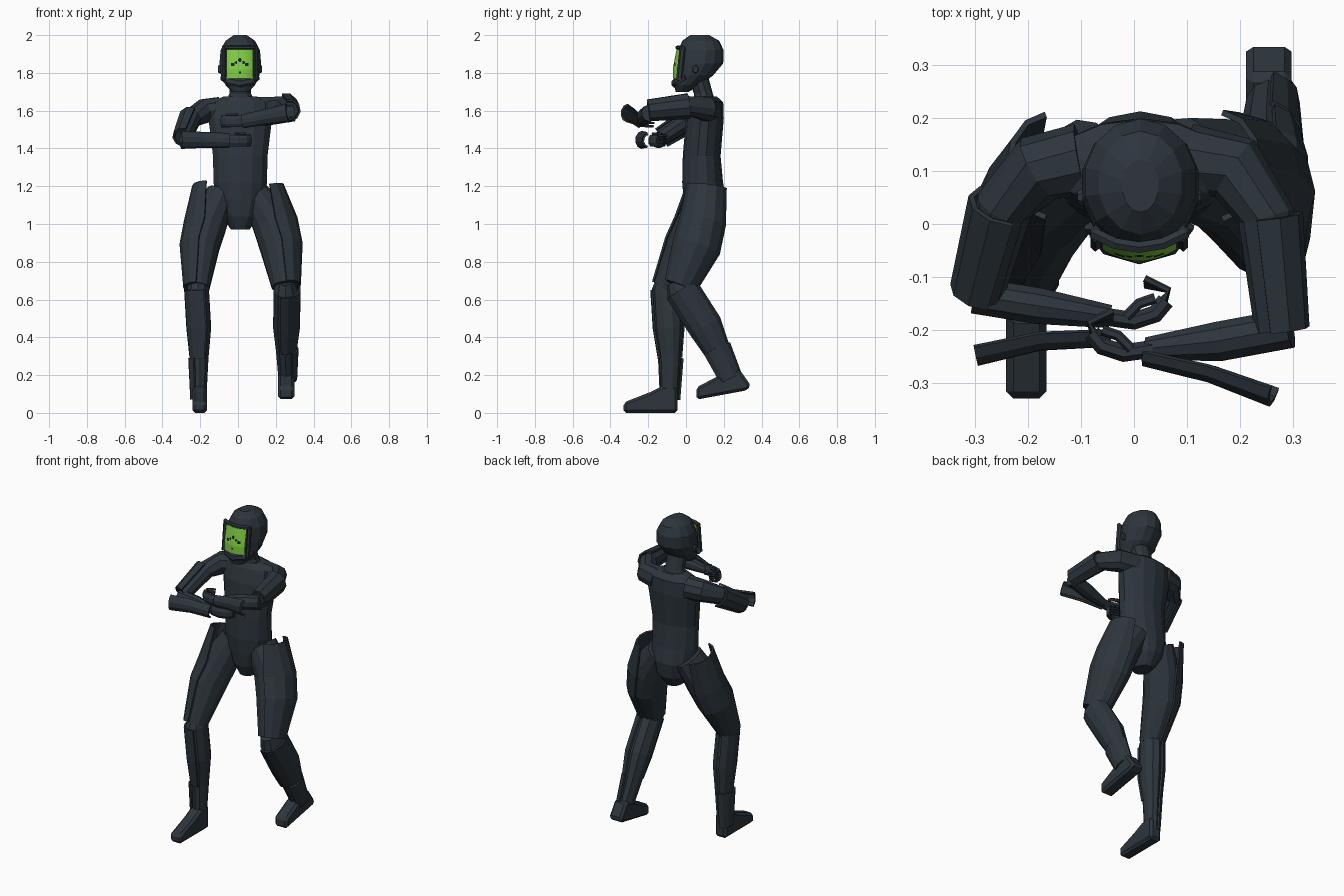
import bpy, bmesh, math
from mathutils import Vector

if "Cube" in bpy.data.objects:
    bpy.data.objects.remove(bpy.data.objects["Cube"])


def material(name, rgb):
    m = bpy.data.materials.new(name)
    m.diffuse_color = (*rgb, 1)
    m.use_nodes = True
    m.node_tree.nodes["Principled BSDF"].inputs["Base Color"].default_value = m.diffuse_color
    return m


SLATE = material("dark slate", (0.026, 0.036, 0.046))
GREEN = material("visor green", (0.22, 0.62, 0.055))
BLACK = material("mark black", (0.008, 0.012, 0.008))


def finish(bm, name, mats=(SLATE,)):
    bmesh.ops.recalc_face_normals(bm, faces=bm.faces[:])
    me = bpy.data.meshes.new(name)
    bm.to_mesh(me)
    bm.free()
    ob = bpy.data.objects.new(name, me)
    bpy.context.collection.objects.link(ob)
    for m in mats:
        me.materials.append(m)
    return ob


def tube(name, path, side=(1, 0, 0), n=10, arc=None, flat=False, ratio=1.0, scale=1.0):
    """Loft elliptical rings along path of (x, y, z, r[, r2]); arc makes an open plate."""
    bm = bmesh.new()
    pts = [Vector(p[:3]) for p in path]
    if arc:
        angs = [math.radians(arc * (2 * k / n - 1)) for k in range(n + 1)]
    else:
        angs = [math.tau * (k + 0.5) / n for k in range(n)]
    rings = []
    for i, p in enumerate(path):
        t = (pts[min(i + 1, len(pts) - 1)] - pts[max(i - 1, 0)]).normalized()
        if flat:
            t = Vector((0, 0, 1))
        u = Vector(side)
        u = (u - t * u.dot(t)).normalized()
        v = t.cross(u)
        ra = p[3] * scale
        rb = p[4] * scale if len(p) > 4 else ra * ratio
        rings.append([bm.verts.new(pts[i] + u * ra * math.cos(a) + v * rb * math.sin(a)) for a in angs])
    m = len(angs)
    for a, b in zip(rings, rings[1:]):
        for k in range(m - 1 if arc else m):
            j = (k + 1) % m
            bm.faces.new((a[k], a[j], b[j], b[k]))
    if not arc:
        bm.faces.new(rings[0])
        bm.faces.new(rings[-1])
    ob = finish(bm, name)
    if arc:
        s = ob.modifiers.new("thickness", "SOLIDIFY")
        s.thickness = 0.011
        s.offset = 0
    return ob


def stack(name, rows, n=14):
    """Level rings from rows of (z, y centre, half width, half depth)."""
    tube(name, [(0.012, y, z, w, d) for z, y, w, d in rows], n=n, flat=True)


# Torso, neck and helmet
stack("torso", [(0.97, 0.09, 0.05, 0.06), (1.04, 0.1, 0.1, 0.1), (1.13, 0.1, 0.135, 0.113),
                (1.22, 0.088, 0.145, 0.108), (1.36, 0.083, 0.148, 0.1), (1.56, 0.1, 0.173, 0.1),
                (1.645, 0.112, 0.165, 0.085), (1.675, 0.105, 0.09, 0.058)])
stack("neck", [(1.63, 0.1, 0.09, 0.062), (1.69, 0.092, 0.06, 0.05), (1.79, 0.06, 0.06, 0.055)], 10)
stack("helmet", [(1.7, -0.02, 0.045, 0.035), (1.735, 0.005, 0.08, 0.068), (1.785, 0.042, 0.104, 0.1),
                 (1.85, 0.073, 0.113, 0.124), (1.92, 0.08, 0.107, 0.119),
                 (1.97, 0.078, 0.08, 0.098), (2.0, 0.072, 0.035, 0.05)])

# Chin guard, brow, visor rims and ear covers
tube("chin_guard", [(0.01 + 0.09 * math.sin(a), 0.01 - 0.075 * math.cos(a), 1.79 - 0.045 * math.cos(a), 0.013)
                    for a in (-1.4, -0.7, 0, 0.7, 1.4)], (0, -1, 0), n=6, ratio=1.8)
tube("brow", [(0.01 + x, 3.5 * x * x - 0.044, 1.934, 0.012) for x in (-0.09, -0.045, 0, 0.045, 0.09)],
     (0, -1, 0), n=6)
for s in (-1, 1):
    tube("visor_rim", [(0.01 + s * 0.083, -0.036, 1.76, 0.011), (0.01 + s * 0.083, -0.018, 1.935, 0.011)],
         n=6, ratio=1.5)
    tube("ear_cover", [(0.01 + s * 0.095, 0.05, 1.82, 0.022), (0.01 + s * 0.117, 0.05, 1.82, 0.014)],
         (0, 1, 0), n=8, ratio=1.35)

# Green visor: curved sheet with dark marks picked by distance
bm = bmesh.new()
N = 30
grid = []
for j in range(N + 1):
    z = 1.77 + 0.155 * j / N
    xs = [0.14 * i / N - 0.07 for i in range(N + 1)]
    grid.append([bm.verts.new((0.01 + x, 4.5 * x * x - 0.07 + max(0, z - 1.82) * 0.19, z)) for x in xs])
marks = [(0.036, 1.845, 0.01), (0.02, 1.855, 0.007), (0, 1.868, 0.01), (0, 1.80, 0.007)]
for j in range(N):
    for i in range(N):
        f = bm.faces.new((grid[j][i], grid[j][i + 1], grid[j + 1][i + 1], grid[j + 1][i]))
        c = f.calc_center_median()
        f.material_index = int(any(math.hypot(abs(c.x - 0.01) - a, c.z - b) < r for a, b, r in marks))
visor = finish(bm, "visor", (GREEN, BLACK))
visor.modifiers.new("thickness", "SOLIDIFY").thickness = 0.006


def leg(name, s, thigh, shin):
    """Thigh and shin with outer plates that follow the same paths."""
    out = (s, 0, 0)
    tube(name + "_thigh", [(s * 0.09, 0.108, 1.16, 0.078, 0.095)] + thigh, out, n=12, ratio=1.08)
    tube(name + "_thigh_plate", [(s * 0.16, 0.11, 1.2, 0.072, 0.095)] + thigh, out, n=6, arc=85,
         ratio=1.08, scale=1.07)
    tube(name + "_shin", shin, out, ratio=1.25)
    tube(name + "_shin_plate", shin[1:4], (s, -0.3, 0), n=6, arc=95, ratio=1.2, scale=1.12)
    tube(name + "_ankle_plate", shin[3:], (s, 0.2, 0), n=5, arc=70, ratio=1.2, scale=1.25)


leg("right", -1, [(-0.166, 0.05, 1.0, 0.109, 0.106), (-0.197, 0, 0.88, 0.101), (-0.215, -0.108, 0.66, 0.065)],
    [(-0.21, -0.09, 0.71, 0.05), (-0.212, -0.105, 0.655, 0.061), (-0.2, -0.092, 0.45, 0.061),
     (-0.2, -0.085, 0.29, 0.046), (-0.202, -0.088, 0.07, 0.036)])
leg("left", 1, [(0.187, 0.088, 1.01, 0.117, 0.112), (0.222, 0.055, 0.88, 0.109), (0.25, -0.03, 0.67, 0.073)],
    [(0.25, -0.045, 0.7, 0.05), (0.252, -0.025, 0.655, 0.067), (0.25, 0.1, 0.46, 0.067),
     (0.25, 0.16, 0.34, 0.052), (0.255, 0.235, 0.18, 0.042)])


def foot(name, profile, x0, x1):
    """Side profile of (y, z) extruded across x with softened edges."""
    bm = bmesh.new()
    f = bm.faces.new([bm.verts.new((x0, y, z)) for y, z in profile])
    ext = bmesh.ops.extrude_face_region(bm, geom=[f])
    bmesh.ops.translate(bm, vec=(x1 - x0, 0, 0),
                        verts=[g for g in ext["geom"] if isinstance(g, bmesh.types.BMVert)])
    b = finish(bm, name).modifiers.new("soft edges", "BEVEL")
    b.width = 0.014
    b.segments = 1


foot("right_foot", [(-0.33, 0), (-0.33, 0.055), (-0.19, 0.11), (-0.13, 0.14), (-0.045, 0.14),
                    (-0.045, 0)], -0.242, -0.165)
foot("left_foot", [(0.055, 0.07), (0.055, 0.135), (0.18, 0.2), (0.28, 0.235), (0.343, 0.145),
                   (0.325, 0.12)], 0.212, 0.298)


def arm(name, s, upper, fore, flare, trim):
    """Arm, outer plate, flared forearm blade and a hand curling inwards."""
    tube(name + "_upper_arm", [(s * 0.1, 0.12, 1.605, 0.07)] + upper, (0, 0, 1))
    tube(name + "_arm_plate", upper[1:], (s, 0, 0.2), n=5, arc=95, scale=1.2)
    tube(name + "_forearm", fore, (0, -1, 0), ratio=1.15)
    tube(name + "_forearm_blade",
         [(x - s * trim * d, y - d, z, 0.025 + 0.1 * d) for (x, y, z, r), d in zip(fore, flare)],
         (0, -1, 0.05), n=5, arc=85, ratio=1.25)
    # Palm, fingers and thumb are offsets from the wrist
    wx, wy, wz, _ = fore[-1]

    def digit(part, pts, r, dz=0, n=6, ratio=1):
        tube(name + part, [(wx - s * a, wy + b, wz + dz, r) for a, b in pts], (0, 0, 1), n=n, ratio=ratio)

    digit("_palm", [(-0.01, 0), (0.045, -0.008), (0.085, 0.005), (0.105, 0.03)], 0.033, n=8, ratio=0.55)
    for k in range(4):
        digit("_finger", [(0.1, 0.02 + 0.004 * k), (0.11, 0.05), (0.065, 0.06 + 0.004 * k)], 0.007,
              0.0165 * k - 0.025)
    digit("_thumb", [(0.03, 0), (0.055, 0.025), (0.085, 0.035)], 0.01, 0.034)


arm("right", -1, [(-0.18, 0.105, 1.598, 0.066), (-0.245, 0.035, 1.562, 0.054), (-0.29, -0.13, 1.458, 0.045)],
    [(-0.303, -0.135, 1.445, 0.036), (-0.18, -0.155, 1.445, 0.036), (-0.045, -0.175, 1.442, 0.023)],
    (0.095, 0.05, 0.025), 0)
arm("left", 1, [(0.19, 0.105, 1.61, 0.066), (0.25, 0.015, 1.625, 0.054), (0.273, -0.2, 1.602, 0.045)],
    [(0.295, -0.197, 1.588, 0.039), (0.16, -0.222, 1.567, 0.039), (0.025, -0.236, 1.543, 0.023)],
    (0.11, 0.045, 0.004), 0.25)
